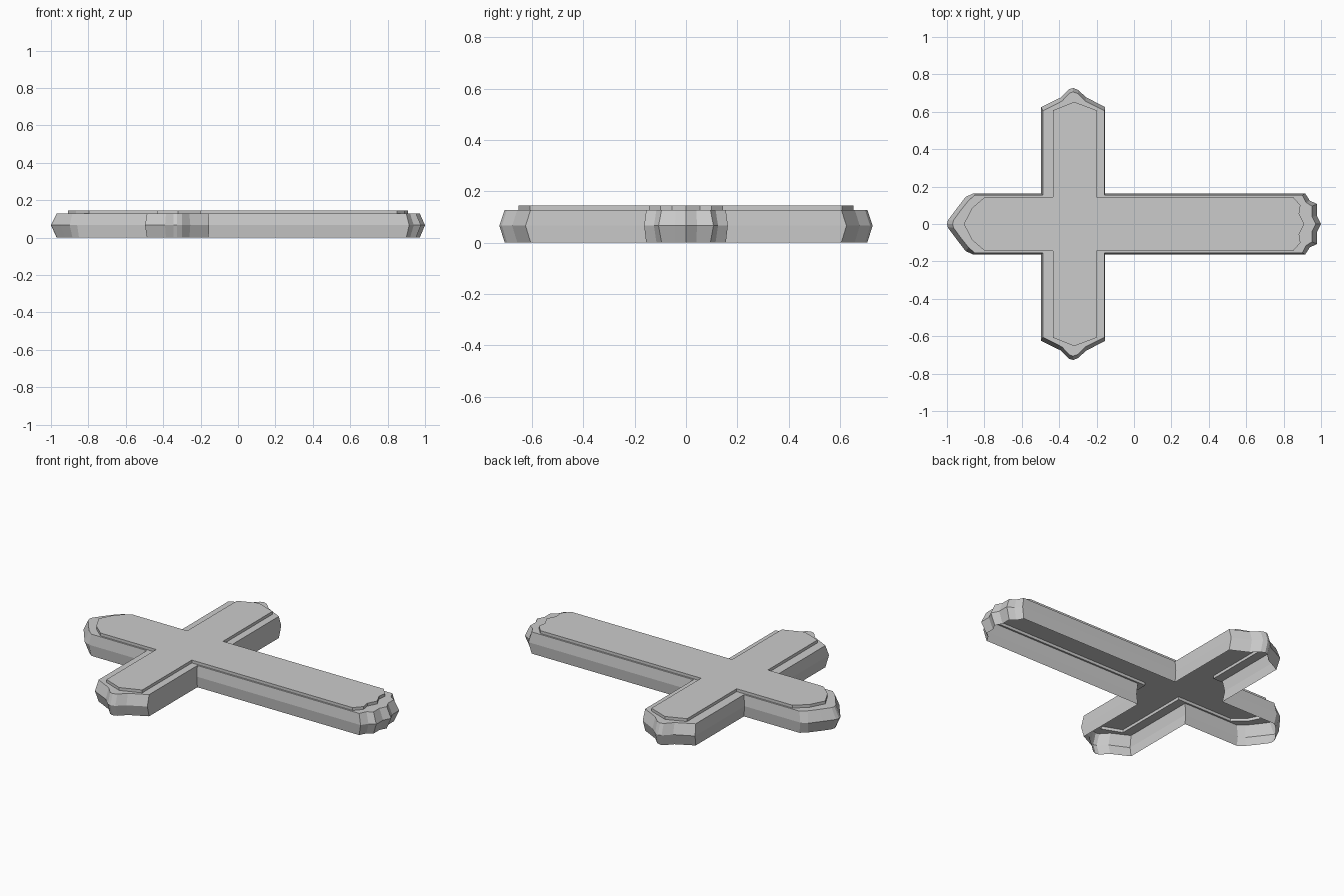
import bpy, bmesh

if "Cube" in bpy.data.objects:
    bpy.data.objects.remove(bpy.data.objects["Cube"])

# Half outlines (y >= 0), left tip -> upper arm -> right tip
middle = [(-1.0, 0), (-0.995, 0.02), (-0.95, 0.08), (-0.90, 0.145), (-0.86, 0.163),
          (-0.497, 0.163), (-0.497, 0.625), (-0.39, 0.677), (-0.345, 0.722), (-0.325, 0.727),
          (-0.30, 0.717), (-0.255, 0.677), (-0.155, 0.625), (-0.155, 0.163),
          (0.915, 0.163), (0.94, 0.125), (0.978, 0.107), (0.978, 0.043), (1.0, 0)]
rim = [(-0.97, 0), (-0.965, 0.02), (-0.925, 0.075), (-0.885, 0.125), (-0.85, 0.155),
       (-0.487, 0.155), (-0.487, 0.605), (-0.385, 0.657), (-0.345, 0.70), (-0.325, 0.706),
       (-0.30, 0.697), (-0.26, 0.657), (-0.157, 0.605), (-0.157, 0.155),
       (0.90, 0.155), (0.92, 0.115), (0.952, 0.095), (0.952, 0.04), (0.972, 0)]
plate = [(-0.91, 0), (-0.866, 0.085), (-0.797, 0.145), (-0.433, 0.145), (-0.433, 0.608),
         (-0.32, 0.653), (-0.20, 0.608), (-0.20, 0.145),
         (0.85, 0.145), (0.89, 0.10), (0.883, 0.055), (0.91, 0)]


def ring(bm, half, z):
    """Mirror a half outline across y = 0 and make a closed loop of edges."""
    full = half + [(x, -y) for x, y in reversed(half[1:-1])]
    verts = [bm.verts.new((x, y, z)) for x, y in full]
    return verts


def wall(bm, low, high):
    n = len(low)
    for i in range(n):
        j = (i + 1) % n
        # outlines run clockwise seen from above
        bm.faces.new((low[j], low[i], high[i], high[j]))


def finish(bm, name):
    mesh = bpy.data.meshes.new(name)
    bm.to_mesh(mesh)
    bm.free()
    obj = bpy.data.objects.new(name, mesh)
    bpy.context.collection.objects.link(obj)
    return obj


# Hollow cross body: flared side walls, flat ledge, raised top plate, open underside
bm = bmesh.new()
base = ring(bm, rim, 0.0)
mid = ring(bm, middle, 0.066)
top = ring(bm, rim, 0.128)
step = ring(bm, plate, 0.128)
cap = ring(bm, plate, 0.145)
wall(bm, base, mid)
wall(bm, mid, top)
wall(bm, step, cap)
bm.faces.new(list(reversed(cap)))

# Ledge: fill the gap between the rim and the plate outline
edges = []
for loop in (top, step):
    for i, v in enumerate(loop):
        edges.append(bm.edges.get((v, loop[(i + 1) % len(loop)])))
made = bmesh.ops.triangle_fill(bm, use_beauty=True, use_dissolve=False,
                               edges=edges, normal=(0, 0, 1))
# Keep only the ring between the outlines
inside = set(step)
extra = [f for f in made["geom"] if isinstance(f, bmesh.types.BMFace)
         and all(v in inside for v in f.verts) and
         abs(f.calc_center_median().y) < 0.144 and f.calc_center_median().x < 0.84
         and f.calc_center_median().x > -0.79]
if extra:
    bmesh.ops.delete(bm, geom=extra, context="FACES_ONLY")
bmesh.ops.recalc_face_normals(bm, faces=bm.faces[:])
if cap[0].link_faces and max(bm.faces, key=lambda f: f.calc_area()).normal.z < 0:
    bmesh.ops.reverse_faces(bm, faces=bm.faces[:])
finish(bm, "cross_body")
